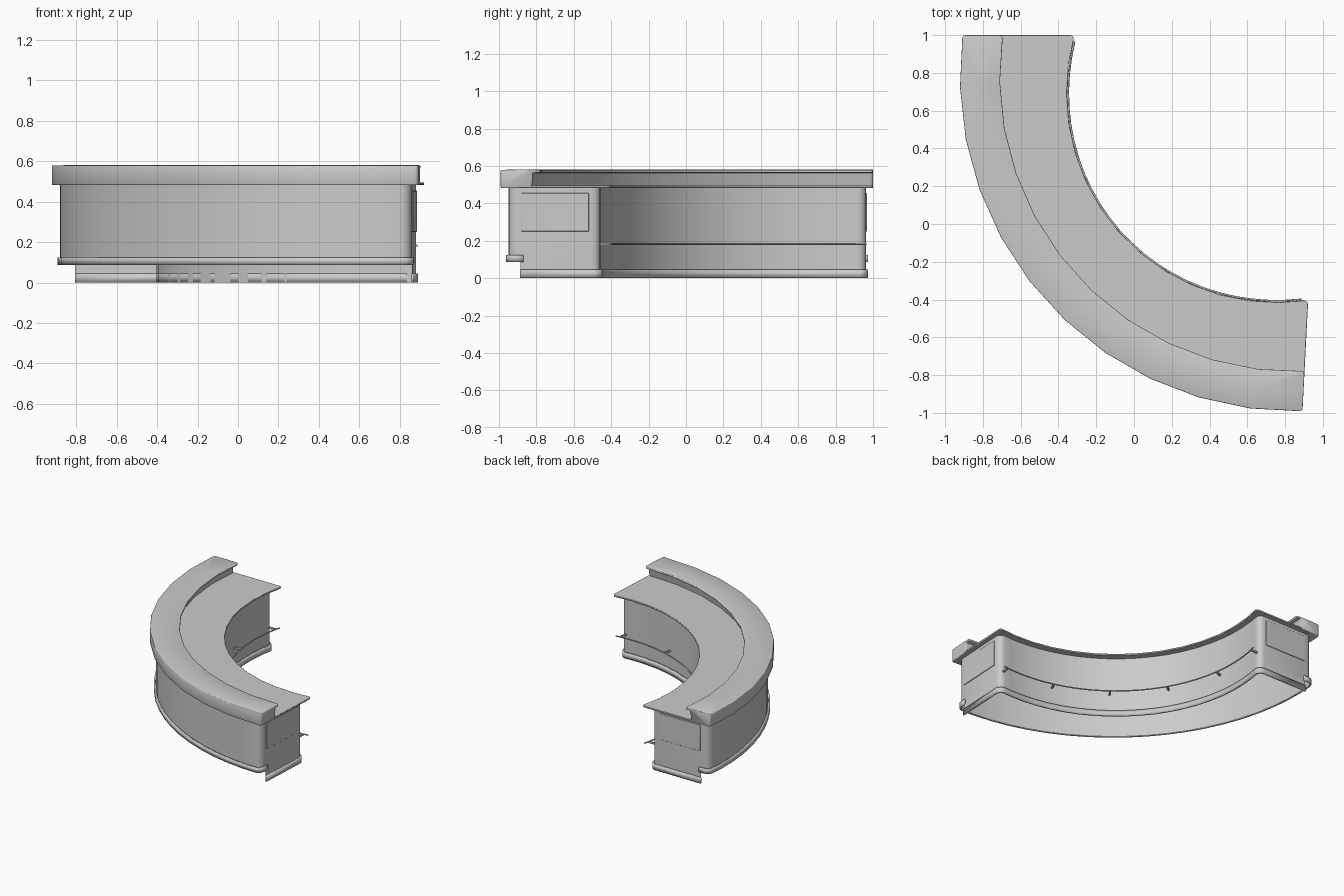
import bpy, bmesh, math

if "Cube" in bpy.data.objects:
    bpy.data.objects.remove(bpy.data.objects["Cube"])

CX, CY = 0.85, 0.78          # centre of the counter's arc
BOTTOM, OUTER, TOP, INNER = range(4)   # sides of a rect profile


def plan(R, t, inset):
    """Plan position at radius R, t=0 at the back end and t=1 at the right end."""
    y_end = 1.0 - inset
    x_end = 0.922 - inset - 0.03 * (R - 1.19) / 0.58
    a0 = math.pi - math.asin((y_end - CY) / R)
    a1 = 1.5 * math.pi + math.asin((x_end - CX) / R)
    a = a0 + (a1 - a0) * t
    if R < 1.4:              # inner side is a flatter curve than the outer one
        R += 0.055 * math.sin(math.pi * t)
    return CX + R * math.cos(a), CY + R * math.sin(a)


def sweep(name, profile, inset, t0=0.0, t1=1.0, n=14, corner=0.0, edge=0.0,
          angle=40, skip=(), wall=0.0):
    """Sweep a closed (radius, z) profile along the arc, rounding plan corners.
    Profile sides in skip are left open; wall gives open sheets a thickness."""
    bm = bmesh.new()
    rings = []
    for i in range(n + 1):
        t = t0 + (t1 - t0) * i / n
        rings.append([bm.verts.new((*plan(R, t, inset), z)) for R, z in profile])
    m = len(profile)
    for a, b in zip(rings, rings[1:]):
        for j in range(m):
            k = (j + 1) % m
            if j not in skip:
                bm.faces.new((a[j], a[k], b[k], b[j]))
    bm.faces.new(rings[0][::-1])
    bm.faces.new(rings[-1])
    bmesh.ops.recalc_face_normals(bm, faces=bm.faces[:])
    if corner:
        ends = set(rings[0]) | set(rings[-1])
        uprights = [e for e in bm.edges if set(e.verts) <= ends and len(e.link_faces) == 2
                    and (e.verts[0].co - e.verts[1].co).xy.length < 0.001]
        bmesh.ops.bevel(bm, geom=uprights, offset=corner, segments=4,
                        profile=0.5, affect='EDGES')
    loose = [v for v in bm.verts if not v.link_faces]
    bmesh.ops.delete(bm, geom=loose, context='VERTS')
    mesh = bpy.data.meshes.new(name)
    bm.to_mesh(mesh)
    bm.free()
    ob = bpy.data.objects.new(name, mesh)
    bpy.context.collection.objects.link(ob)
    bpy.ops.object.select_all(action='DESELECT')
    ob.select_set(True)
    bpy.context.view_layer.objects.active = ob
    bpy.ops.object.shade_smooth_by_angle(angle=math.radians(angle))
    if wall:
        mod = ob.modifiers.new("wall", 'SOLIDIFY')
        mod.thickness, mod.offset = wall, 0.0
    if edge:
        mod = ob.modifiers.new("soft_edges", 'BEVEL')
        mod.width, mod.segments = edge, 2
        mod.limit_method, mod.angle_limit = 'ANGLE', math.radians(50)
    return ob


def rect(r0, r1, z0, z1):
    return [(r0, z0), (r1, z0), (r1, z1), (r0, z1)]


# Main cabinet body, hollow and open underneath
sweep("counter_body", rect(1.235, 1.73, 0.09, 0.485), 0.037, n=20, corner=0.05,
      skip={BOTTOM})

# Thin low worktop on the staff side
sweep("worktop", rect(1.185, 1.70, 0.482, 0.495), 0.0, corner=0.025, edge=0.003)

# Raised bar rail: a deep outer block with a thin lip over the worktop
rail = [(1.56, 0.579), (1.66, 0.581), (1.772, 0.579), (1.772, 0.482),
        (1.60, 0.482), (1.60, 0.564), (1.56, 0.564)]
sweep("bar_rail", rail, 0.0, n=11, corner=0.018, edge=0.008, angle=100)

# Trim moulding around the outer foot of the body, wrapping onto the ends
sweep("outer_trim", rect(1.65, 1.737, 0.087, 0.125), 0.033, n=20, corner=0.045,
      skip={BOTTOM, TOP, INNER}, wall=0.012)

# Kick skirt and skirting board: inner side and both ends, open on the outer side
sweep("kick_skirt", rect(1.235, 1.665, 0.0, 0.10), 0.037, n=20, corner=0.05,
      skip={BOTTOM, TOP, OUTER})
sweep("skirting_board", rect(1.229, 1.667, 0.0, 0.045), 0.033, n=20, corner=0.05,
      skip={BOTTOM, TOP, OUTER}, wall=0.012)

# Raised panels on the end faces
for label, a, b in (("back", 0.0, 0.01), ("right", 0.99, 1.0)):
    sweep(label + "_end_panel", rect(1.30, 1.66, 0.25, 0.455), 0.032, a, b, n=1, edge=0.003)

# Foot rail with its wall brackets
ring = [(1.180 + 0.005 * math.cos(k * math.pi / 4), 0.183 + 0.005 * math.sin(k * math.pi / 4))
        for k in range(8)]
sweep("foot_rail", ring, 0.035, n=24, angle=60)
for i in range(6):
    t = 0.02 + 0.96 * i / 5
    sweep(f"foot_rail_bracket_{i + 1}", rect(1.18, 1.25, 0.177, 0.189), 0.03,
          t - 0.003, t + 0.003, n=1)
